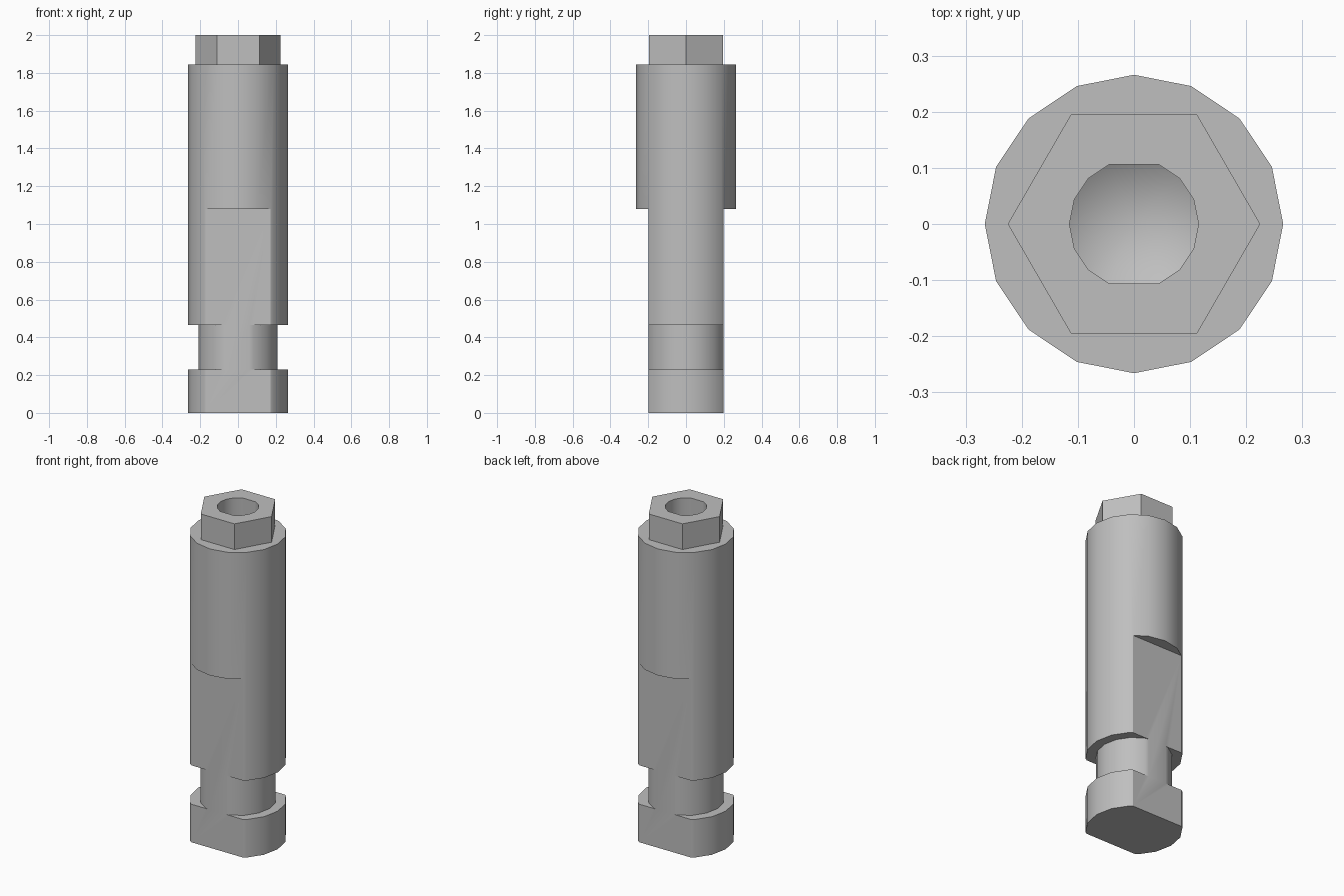
import bpy, bmesh, math

cube = bpy.data.objects.get("Cube")
if cube:
    bpy.data.objects.remove(cube, do_unlink=True)

steel = bpy.data.materials.new("grey_steel")
steel.use_nodes = True
grey = (0.52, 0.52, 0.52, 1)
steel.diffuse_color = grey
steel.node_tree.nodes["Principled BSDF"].inputs["Base Color"].default_value = grey


def finish(name, bm):
    bmesh.ops.recalc_face_normals(bm, faces=bm.faces[:])
    mesh = bpy.data.meshes.new(name)
    bm.to_mesh(mesh)
    bm.free()
    mesh.materials.append(steel)
    ob = bpy.data.objects.new(name, mesh)
    bpy.context.collection.objects.link(ob)
    return ob


def turned(name, profile, angles):
    """Closed solid of revolution; a radius of 0 gives a pointed end."""
    bm = bmesh.new()
    rings = []
    for r, z in profile:
        if r == 0:
            rings.append([bm.verts.new((0, 0, z))] * len(angles))
        else:
            rings.append([bm.verts.new((r * math.cos(a), r * math.sin(a), z))
                          for a in angles])
    for low, high in zip(rings, rings[1:]):
        for i in range(len(angles)):
            j = (i + 1) % len(angles)
            corners = list(dict.fromkeys((low[i], low[j], high[j], high[i])))
            bm.faces.new(corners)
    for ring in (rings[0], rings[-1]):
        if ring[0] is not ring[1]:
            bm.faces.new(ring)
    return finish(name, bm)


def around(n):
    return [2 * math.pi * i / n for i in range(n)]


def combine(target, tool, operation):
    tool.hide_render = True
    mod = target.modifiers.new(operation, "BOOLEAN")
    mod.operation = operation
    mod.solver = "EXACT"
    mod.object = tool
    bpy.ops.object.select_all(action="DESELECT")
    target.select_set(True)
    bpy.context.view_layer.objects.active = target
    bpy.ops.object.modifier_apply(modifier=mod.name)
    bpy.data.objects.remove(tool, do_unlink=True)


# Round shaft with a foot and a narrow neck
R, NECK, TOP = 0.266, 0.21, 1.845
shaft = turned("shaft", [(R, 0), (R, 0.23), (NECK, 0.23), (NECK, 0.465),
                         (R, 0.465), (R, TOP)], around(16))

# Flats on the front and back of the lower half
FLAT, FLAT_TOP = 0.198, 1.08
for side in (-1, 1):
    bm = bmesh.new()
    bmesh.ops.create_cube(bm, size=1)
    for v in bm.verts:
        v.co.y = side * (FLAT + 0.5 + v.co.y)
        v.co.z = FLAT_TOP if v.co.z > 0 else -0.1
    combine(shaft, finish("flat_cutter", bm), "DIFFERENCE")

# Hexagonal head
head = turned("hex_head", [(0.225, 1.7), (0.225, 2)], around(6))
combine(shaft, head, "UNION")

# Drilled hole with a conical bottom
hole_angles = [a for i, a in enumerate(around(16)) if i not in (4, 12)]
hole = turned("hole_cutter", [(0, 1.63), (0.115, 1.7), (0.115, 2.1)], hole_angles)
combine(shaft, hole, "DIFFERENCE")

bpy.ops.object.select_all(action="DESELECT")
shaft.select_set(True)
bpy.context.view_layer.objects.active = shaft
bpy.ops.object.shade_smooth_by_angle(angle=math.radians(30))
